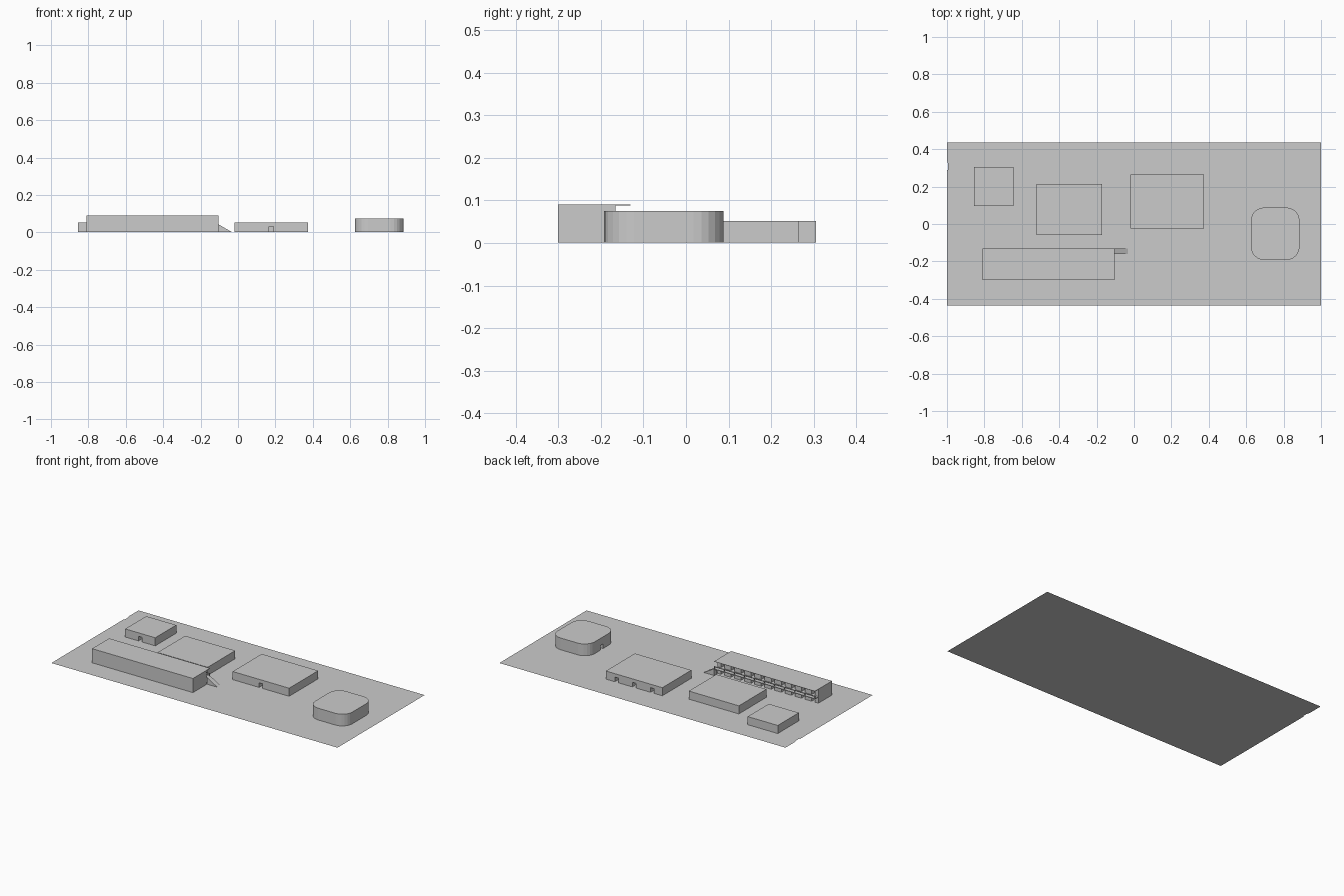
import bpy, bmesh, math
from mathutils import Vector

cube = bpy.data.objects.get("Cube")
if cube:
    bpy.data.objects.remove(cube)

mat = bpy.data.materials.new("plain grey")
mat.use_nodes = True
grey = (0.6, 0.6, 0.6, 1)
mat.diffuse_color = grey
mat.node_tree.nodes["Principled BSDF"].inputs["Base Color"].default_value = grey

LIFT = 0.0008  # keeps bases just clear of the ground sheet


def finish(name, bm):
    bmesh.ops.recalc_face_normals(bm, faces=bm.faces)
    mesh = bpy.data.meshes.new(name)
    bm.to_mesh(mesh)
    bm.free()
    mesh.materials.append(mat)
    obj = bpy.data.objects.new(name, mesh)
    bpy.context.collection.objects.link(obj)
    return obj


def add_box(bm, x0, x1, y0, y1, z0, z1):
    verts = bmesh.ops.create_cube(bm, size=1)["verts"]
    lo, hi = Vector((x0, y0, z0)), Vector((x1, y1, z1))
    for v in verts:
        v.co = (lo + hi) / 2 + v.co * (hi - lo)


def boxes(name, *bounds):
    bm = bmesh.new()
    for b in bounds:
        add_box(bm, *b)
    return finish(name, bm)


def prism(name, points, push):
    bm = bmesh.new()
    face = bm.faces.new([bm.verts.new(p) for p in points])
    if push:
        top = bmesh.ops.extrude_face_region(bm, geom=[face])["geom"]
        verts = [g for g in top if isinstance(g, bmesh.types.BMVert)]
        bmesh.ops.translate(bm, verts=verts, vec=push)
    return finish(name, bm)


def cut(obj, name, *bounds):
    cutter = boxes(name, *bounds)
    cutter.hide_render = True
    cutter.hide_viewport = True
    cutter.display_type = 'WIRE'
    mod = obj.modifiers.new("doorways", 'BOOLEAN')
    mod.object = cutter
    mod.solver = 'EXACT'
    # bake the cut and drop the cutter
    graph = bpy.context.evaluated_depsgraph_get()
    mesh = bpy.data.meshes.new_from_object(obj.evaluated_get(graph))
    obj.modifiers.clear()
    obj.data = mesh
    bpy.data.objects.remove(cutter)


def doorway(x, y, depth=0.07):
    """Opening in a wall facing front or back, reaching depth on both sides."""
    return (x - 0.012, x + 0.012, y - depth, y + depth, -0.02, 0.03)


# Ground sheet with a small nick in its edge
prism("ground", [(-1, -0.435, 0), (1, -0.435, 0), (1, 0.435, 0), (-1, 0.435, 0),
                 (-1, 0.34, 0), (-0.994, 0.32, 0), (-0.994, 0.29, 0), (-1, 0.29, 0)], None)

# Low flat-roofed buildings
H = 0.052
small = boxes("small_building", (-0.855, -0.645, 0.095, 0.305, LIFT, H))
cut(small, "small_cutter", doorway(-0.75, 0.095))

middle = boxes("middle_building", (-0.52, -0.17, -0.06, 0.215, LIFT, H))
cut(middle, "middle_cutter", doorway(-0.345, -0.06))

wide = boxes("wide_building", (-0.02, 0.375, -0.025, 0.265, LIFT, H))
cut(wide, "wide_cutter", doorway(0.177, -0.025),
    *[doorway(x, 0.265) for x in (0.05, 0.177, 0.3)])

# Round-cornered building
CX, CY, HX, HY, R, STEPS = 0.755, -0.052, 0.13, 0.14, 0.07, 6
outline = []
for q, (sx, sy) in enumerate([(1, 1), (-1, 1), (-1, -1), (1, -1)]):
    for i in range(STEPS + 1):
        a = math.pi / 2 * (q + i / STEPS)
        outline.append((CX + sx * (HX - R) + R * math.cos(a),
                        CY + sy * (HY - R) + R * math.sin(a), LIFT))
rounded = prism("rounded_building", outline, (0, 0, 0.075 - LIFT))
cut(rounded, "rounded_cutter", (CX - HX - 0.07, CX - HX + 0.07, CY - 0.012, CY + 0.012, -0.02, 0.03))

# Long two-storey block with a row of doors on each floor
X0, X1, WALL, EDGE, TOP, FLOOR = -0.81, -0.105, -0.165, -0.13, 0.09, 0.043
BAYS = 10
step = (X1 - X0) / BAYS
long_block = boxes("long_block", (X0, X1, -0.30, WALL, LIFT, TOP))
doors = []
for i in range(BAYS):
    x = X0 + step * (i + 0.5)
    for z0, z1 in ((-0.02, 0.03), (FLOOR, FLOOR + 0.032)):
        doors.append((x - 0.012, x + 0.012, WALL - 0.03, WALL + 0.03, z0, z1))
cut(long_block, "long_cutter", *doors)

# Roof overhang, walkway, handrail and posts along the back
boxes("roof_overhang", (X0, X1, WALL, EDGE, TOP - 0.002, TOP))
boxes("walkway", (X0, X1, WALL, EDGE, FLOOR - 0.004, FLOOR))
boxes("handrail", (X0, X1, EDGE - 0.003, EDGE, FLOOR + 0.013, FLOOR + 0.016))
boxes("walkway_posts", *[(x - 0.002, x + 0.002, EDGE - 0.004, EDGE, FLOOR, FLOOR + 0.016)
                         for x in (X0 + 0.002 + (X1 - X0 - 0.004) * i / BAYS
                                   for i in range(BAYS + 1))])

# Outside stair at the end of the walkway
prism("stair", [(X1, EDGE - 0.03, LIFT), (-0.032, EDGE - 0.03, LIFT),
                (X1, EDGE - 0.03, FLOOR)], (0, 0.03, 0))
